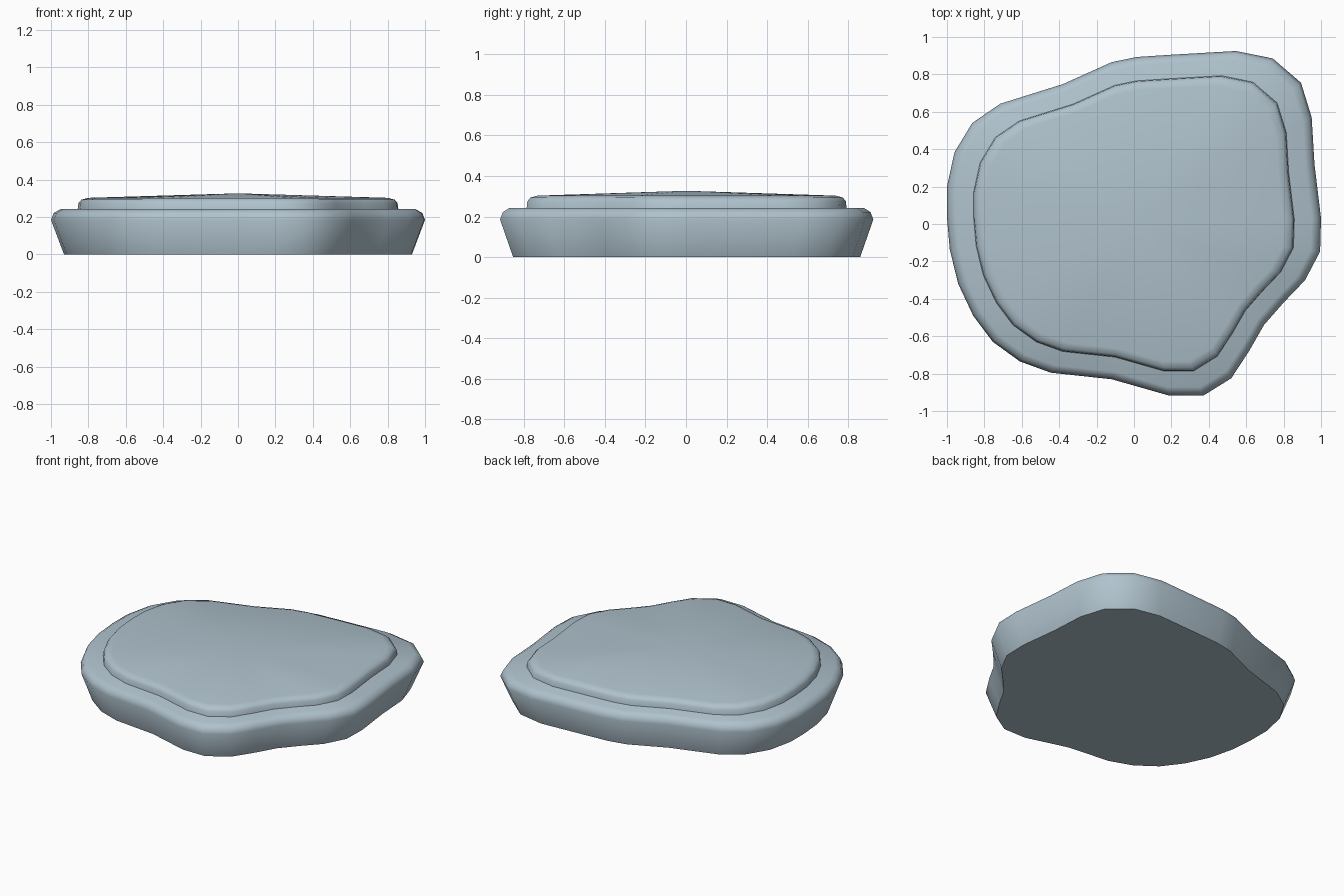
import bpy, bmesh, math

if "Cube" in bpy.data.objects:
    bpy.data.objects.remove(bpy.data.objects["Cube"])

# Outer outline of the stone, seen from above (counter-clockwise from the right)
OUTLINE = [
    (1.0, .03), (.965, .32), (.95, .57), (.893, .755), (.742, .885), (.545, .925),
    (.2, .905), (.015, .893), (-.12, .865), (-.38, .748), (-.715, .643),
    (-.865, .54), (-.96, .383), (-1.0, .2), (-1.0, .035), (-.985, -.137),
    (-.94, -.32), (-.86, -.49), (-.755, -.63), (-.61, -.735), (-.445, -.795),
    (-.12, -.83), (.015, -.868), (.19, -.918), (.37, -.918), (.52, -.825),
    (.615, -.68), (.695, -.54), (.80, -.42), (.915, -.30), (.995, -.147)]

stone = bpy.data.materials.new("blue_grey_stone")
stone.diffuse_color = (.43, .54, .61, 1)
stone.use_nodes = True
stone.node_tree.nodes["Principled BSDF"].inputs["Base Color"].default_value = stone.diffuse_color


def slab(name, profile, apex_z):
    """Stack scaled outlines (scale, z), close the bottom, fan the top to an apex."""
    bm = bmesh.new()
    rings = [[bm.verts.new((x * s, y * s, z)) for x, y in OUTLINE] for s, z in profile]
    n = len(OUTLINE)
    for a, b in zip(rings, rings[1:]):
        for i in range(n):
            j = (i + 1) % n
            bm.faces.new((a[i], a[j], b[j], b[i]))
    bm.faces.new(rings[0][::-1])
    apex = bm.verts.new((0, 0, apex_z))
    for i in range(n):
        bm.faces.new((rings[-1][i], rings[-1][(i + 1) % n], apex))
    me = bpy.data.meshes.new(name)
    bm.to_mesh(me)
    bm.free()
    me.materials.append(stone)
    ob = bpy.data.objects.new(name, me)
    bpy.context.collection.objects.link(ob)
    bpy.context.view_layer.objects.active = ob
    ob.select_set(True)
    bpy.ops.object.shade_smooth_by_angle(angle=math.radians(50))
    ob.select_set(False)


# Lower stone: flared side, rounded rim, flat shelf
slab("stone_base", [(.93, 0), (1, .185), (.985, .222), (.95, .242)], .242)
# Raised upper layer: short wall, rounded rim, gently domed top
slab("raised_top", [(.858, .235), (.853, .275), (.838, .293), (.80, .303)], .327)
